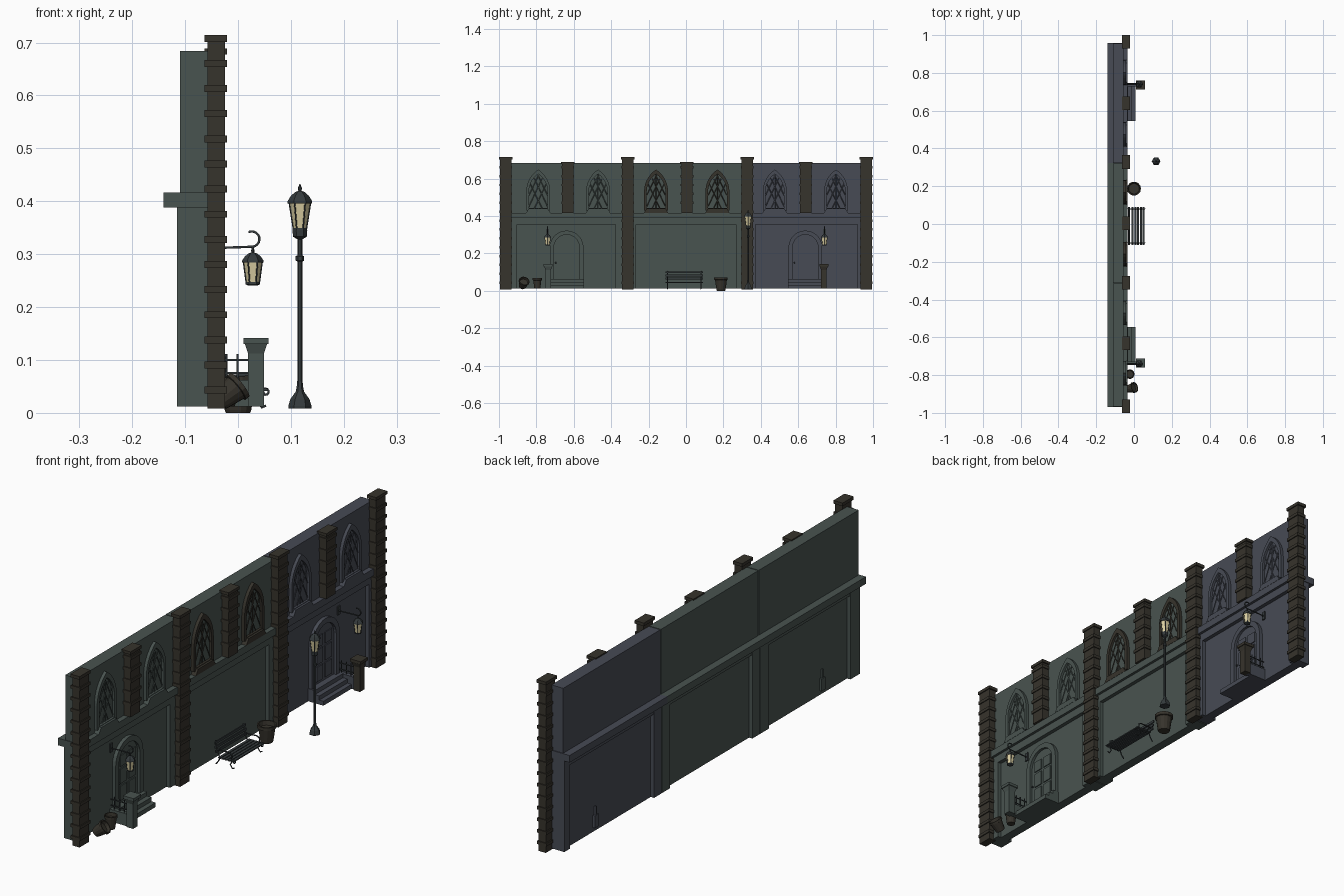
import bpy, bmesh, math
from mathutils import Vector, Matrix

if "Cube" in bpy.data.objects:
    bpy.data.objects.remove(bpy.data.objects["Cube"])


def mat(name, r, g, b):
    m = bpy.data.materials.new(name)
    m.diffuse_color = (r, g, b, 1)
    m.use_nodes = True
    m.node_tree.nodes["Principled BSDF"].inputs["Base Color"].default_value = m.diffuse_color
    return m


GREEN = mat("green_stone", .066, .087, .08)
BLUE = mat("blue_stone", .063, .07, .09)
BROWN = mat("brown_stone", .037, .033, .025)
IRON = mat("iron", .035, .043, .046)
GLOW = mat("lamp_glass", .7, .62, .36)


def finish(name, bm, m):
    bmesh.ops.recalc_face_normals(bm, faces=bm.faces)
    me = bpy.data.meshes.new(name)
    bm.to_mesh(me)
    bm.free()
    me.materials.append(m)
    ob = bpy.data.objects.new(name, me)
    bpy.context.collection.objects.link(ob)
    return ob


def boxes(name, m, items):
    """Each item is x0, x1, y0, y1, z0, z1."""
    bm = bmesh.new()
    for x0, x1, y0, y1, z0, z1 in items:
        mx = Matrix.Translation(((x0 + x1) / 2, (y0 + y1) / 2, (z0 + z1) / 2))
        bmesh.ops.create_cube(bm, size=1, matrix=mx @ Matrix.Diagonal((x1 - x0, y1 - y0, z1 - z0, 1)))
    return finish(name, bm, m)


def lathe(name, m, prof, n, loc, rot=None, square=False):
    """Closed stack of n-sided rings from (radius, z) pairs."""
    bm = bmesh.new()
    off = math.pi / n if square else 0
    rings = [[bm.verts.new((r * math.cos(off + k * math.tau / n), r * math.sin(off + k * math.tau / n), z))
              for k in range(n)] for r, z in prof]
    for a, b in zip(rings, rings[1:]):
        for k in range(n):
            bm.faces.new((a[k], a[k - 1], b[k - 1], b[k]))
    bm.faces.new(rings[0])
    bm.faces.new(rings[-1])
    ob = finish(name, bm, m)
    ob.location = loc
    if rot:
        ob.rotation_euler = rot
    return ob


def tubes(name, m, paths, r, sides=2):
    cu = bpy.data.curves.new(name, 'CURVE')
    cu.dimensions = '3D'
    cu.bevel_depth = r
    cu.bevel_resolution = sides
    cu.use_fill_caps = True
    for p in paths:
        s = cu.splines.new('POLY')
        s.points.add(len(p) - 1)
        for q, c in zip(s.points, p):
            q.co = (*c, 1)
    cu.materials.append(m)
    ob = bpy.data.objects.new(name, cu)
    bpy.context.collection.objects.link(ob)
    return ob


def arch(y, w, z0, z1, h, n=7):
    """Arch outline: half width w, spring line z1, rise h (h > w is pointed)."""
    c = (h * h - w * w) / (2 * w)
    R, top = w + c, math.atan2(h, c)
    right = [(R * math.cos(top * k / n) - c, z1 + R * math.sin(top * k / n)) for k in range(n + 1)]
    pts = [(w, z0)] + right + [(-a, b) for a, b in reversed(right[:-1])] + [(-w, z0)]
    return [(y + a, b) for a, b in pts]


def slab(name, m, outer, x0, x1, inner=None):
    """Extrude a (y, z) outline along x, optionally with a hole."""
    bm = bmesh.new()
    loops = [[bm.verts.new((x, y, z)) for y, z in o] for o in ([outer] + ([inner] if inner else [])) for x in (x0, x1)]
    n = len(outer)

    def strip(a, b):
        for k in range(n):
            bm.faces.new((a[k - 1], a[k], b[k], b[k - 1]))
    strip(loops[0], loops[1])
    if inner:
        strip(loops[2], loops[3])
        strip(loops[0], loops[2])
        strip(loops[1], loops[3])
    else:
        bm.faces.new(loops[0])
        bm.faces.new(loops[1])
    return finish(name, bm, m)


# Three wall sections with framed lower panels, ledge and upper wall
for i, (y0, p0, p1, y1, m) in enumerate([(-.965, -.904, -.376, -.316, GREEN), (-.312, -.267, .267, .32, GREEN),
                                        (.324, .372, .918, .955, BLUE)]):
    boxes("lower_wall_%d" % i, m, [(-.1, -.062, y0, y1, .012, .39), (-.115, -.046, y0, p0, .012, .39),
                                   (-.115, -.046, p1, y1, .012, .39), (-.113, -.046, p0, p1, .355, .39)])
    boxes("ledge_%d" % i, m, [(-.141, -.035, y0 - .003, y1 + .003, .388, .417)])
    boxes("upper_wall_%d" % i, m, [(-.11, -.056, y0, y1, .417, .684)])


# Banded stone pillars
def pillar(name, y, z0, z1, cap):
    parts = [(-.058, -.025, y - .03, y + .03, z0, z1), (-.063, -.021, y - .036, y + .036, z1 - cap, z1)]
    parts += [(-.063, -.021, y - .034, y + .034, z - .0065, z + .0065)
              for z in [.043 + .0475 * k for k in range(14)] if z0 + .01 < z < z1 - .02]
    return boxes(name, BROWN, parts)


for i, y in enumerate((-.964, -.311, .328, .964)):
    pillar("tall_pillar_%d" % i, y, .008, .714, .013)
for i, y in enumerate((-.632, .005, .64)):
    pillar("short_pillar_%d" % i, y, .417, .689, .012)

# Pointed windows with tracery and sloping sills
for i, y in enumerate((-.79, -.47, -.16, .168, .475, .802)):
    wm = BROWN if i in (2, 3) else GREEN if i < 2 else BLUE
    slab("window_frame_%d" % i, wm, arch(y, .064, .43, .53, .118), -.06, -.043, arch(y, .05, .442, .53, .094))
    slab("window_pane_%d" % i, GREEN if i < 4 else BLUE, arch(y, .052, .44, .53, .096), -.06, -.053)
    lines = [((0, .442), (0, .62))]
    for s in (-1, 1):
        lines += [((s * .05, .45), (-s * .02, .6)), ((s * .05, .51), (-s * .003, .62)), ((s * .02, .442), (-s * .045, .575))]
    tubes("window_tracery_%d" % i, wm, [[(-.051, y + a, b) for a, b in l] for l in lines], .0022, 0)
    slab("window_sill_%d" % i, wm, [(y - .065, .417), (y + .065, .417), (y + .05, .44), (y - .05, .44)], -.06, -.034)

for s, m, tag in ((-1, GREEN, "left"), (1, BLUE, "right")):
    y = s * .638
    # Arched door with raised panels and a knob
    slab("door_frame_" + tag, m, arch(y, .09, .02, .232, .09), -.065, -.047, arch(y, .068, .02, .232, .068))
    slab("door_" + tag, m, arch(y, .07, .02, .232, .07), -.065, -.058)
    boxes("door_panels_" + tag, m, [(-.06, -.054, y + a - .021, y + a + .021, z, z + h)
                                    for a in (-.028, .028) for z, h in ((.075, .06), (.145, .06), (.215, .045))])
    lathe("door_knob_" + tag, IRON, [(.002, -.004), (.004, -.002), (.004, .002), (.002, .004)], 8, (-.052, y - .058, .15))
    # Three steps
    a, b = sorted((s * .545, s * .73))
    boxes("steps_" + tag, m, [(-.065, x, a, b, .012, z) for x, z in ((.007, .03), (-.012, .047), (-.032, .064))])
    # Gate post, low kerb and iron rail
    py = s * .737
    pm = GREEN if s < 0 else BROWN
    q = math.sqrt(2)
    lathe("gate_post_" + tag, pm, [(.015 * q, .012), (.015 * q, .112), (.021 * q, .13), (.024 * q, .13), (.024 * q, .142)],
          4, (.034, py, 0), square=True)
    boxes("rail_kerb_" + tag, m, [(-.065, .025, py - .009, py + .009, .012, .062)])
    tubes("rail_" + tag, IRON, [[(-.062, py, .1), (.022, py, .1)], [(-.062, py, .075), (.022, py, .075)]]
          + [[(x, py, .06), (x, py, .111)] for x in (-.045, -.022, -.001)], .0022, 1)
    boxes("rail_anchor_" + tag, m, [(-.11, -.062, py - .012, py + .012, .03, .08), (-.108, -.062, py - .003, py + .003, .08, .115)])
    # Wall bracket with curled arm
    ly = s * .74
    curl = [(.026 + .0145 * math.cos(t), ly, .3285 + .0145 * math.sin(t)) for t in [math.radians(-85 + 20 * k) for k in range(11)]]
    tubes("bracket_arm_" + tag, IRON, [[(-.062, ly, .311)] + curl, [(.028, ly, .314), (.028, ly, .3)]], .0025, 1)
    boxes("bracket_plate_" + tag, IRON, [(-.064, -.057, ly - .008, ly + .008, .295, .33)])


# Hexagonal lanterns: glass, corner bars, base and domed roof
def lantern(tag, x, y, z0, z1, r0, r1, z2):
    lathe("lantern_glass_" + tag, GLOW, [(r0, z0), (r1, z1)], 6, (x, y, 0))
    corners = [(math.cos(k * math.pi / 3), math.sin(k * math.pi / 3)) for k in range(6)]
    tubes("lantern_bars_" + tag, IRON, [[(x + r0 * c, y + r0 * s, z0), (x + r1 * c, y + r1 * s, z1)] for c, s in corners], .0016, 0)
    lathe("lantern_base_" + tag, IRON, [(r0 * .8, z0 - .004), (r0 * 1.15, z0 - .002), (r0 * 1.15, z0 + .002)], 6, (x, y, 0))
    h = z2 - z1
    lathe("lantern_roof_" + tag, IRON, [(r1 * 1.16, z1 - .002), (r1 * 1.16, z1 + .002), (r1 * .85, z1 + h * .35), (r1 * .45, z1 + h * .55),
                                        (r1 * .15, z1 + h * .62), (r1 * .2, z1 + h * .75), (.0006, z2)], 6, (x, y, 0))


lantern("left", .028, -.74, .245, .286, .012, .0175, .314)
lantern("right", .028, .74, .245, .286, .012, .0175, .314)
lantern("street", .117, .332, .347, .398, .012, .02, .433)

# Street lamp post
lathe("street_lamp_post", IRON, [(.022, .008), (.022, .013), (.018, .026), (.008, .04), (.006, .05), (.005, .06), (.005, .286),
                                 (.008, .288), (.008, .296), (.0045, .298), (.0045, .328), (.013, .333), (.014, .345)], 6, (.117, .332, 0))

# Bench: slatted seat and back on scrolled iron ends
boxes("bench_seat", IRON, [(x, x + .011, -.11, .09, .041, .046) for x in [-.013 + .0145 * k for k in range(5)]])
boxes("bench_back", IRON, [(-.027 - .002 * k, -.022 - .002 * k, -.11, .09, .06 + .017 * k, .07 + .017 * k) for k in range(3)])
ends = []
for y in (-.1, .08):
    front = [(.052 + .006 * math.cos(t), y, .04 + .006 * math.sin(t)) for t in [math.radians(-100 + 40 * k) for k in range(7)]]
    ends += [[(-.032, y, .106), (-.022, y, .06), (-.012, y, .04), (.048, y, .04)] + front,
             [(-.012, y, .04), (-.018, y, .025), (-.03, y, .01)],
             [(.045, y, .04), (.035, y, .025), (.045, y, .01), (.053, y, .014)],
             [(-.022, y, .07), (.03, y, .072), (.042, y, .065), (.04, y, .041)]]
tubes("bench_ends", IRON, ends, .0025, 1)


# Hollow planter pots
def pot(name, r, h, loc, rot=None):
    prof = [(r * .62, 0), (r * .68, h * .08), (r * .88, h * .8), (r, h * .82), (r, h), (r * .84, h), (r * .75, h * .75)]
    lathe(name, BROWN, prof, 14, loc, rot)


pot("large_pot", .037, .072, (0, .187, 0))
pot("small_pot", .025, .055, (-.022, -.795, .012))
pot("tipped_pot", .029, .05, (-.035, -.875, .022), (0, math.radians(52), math.radians(15)))
